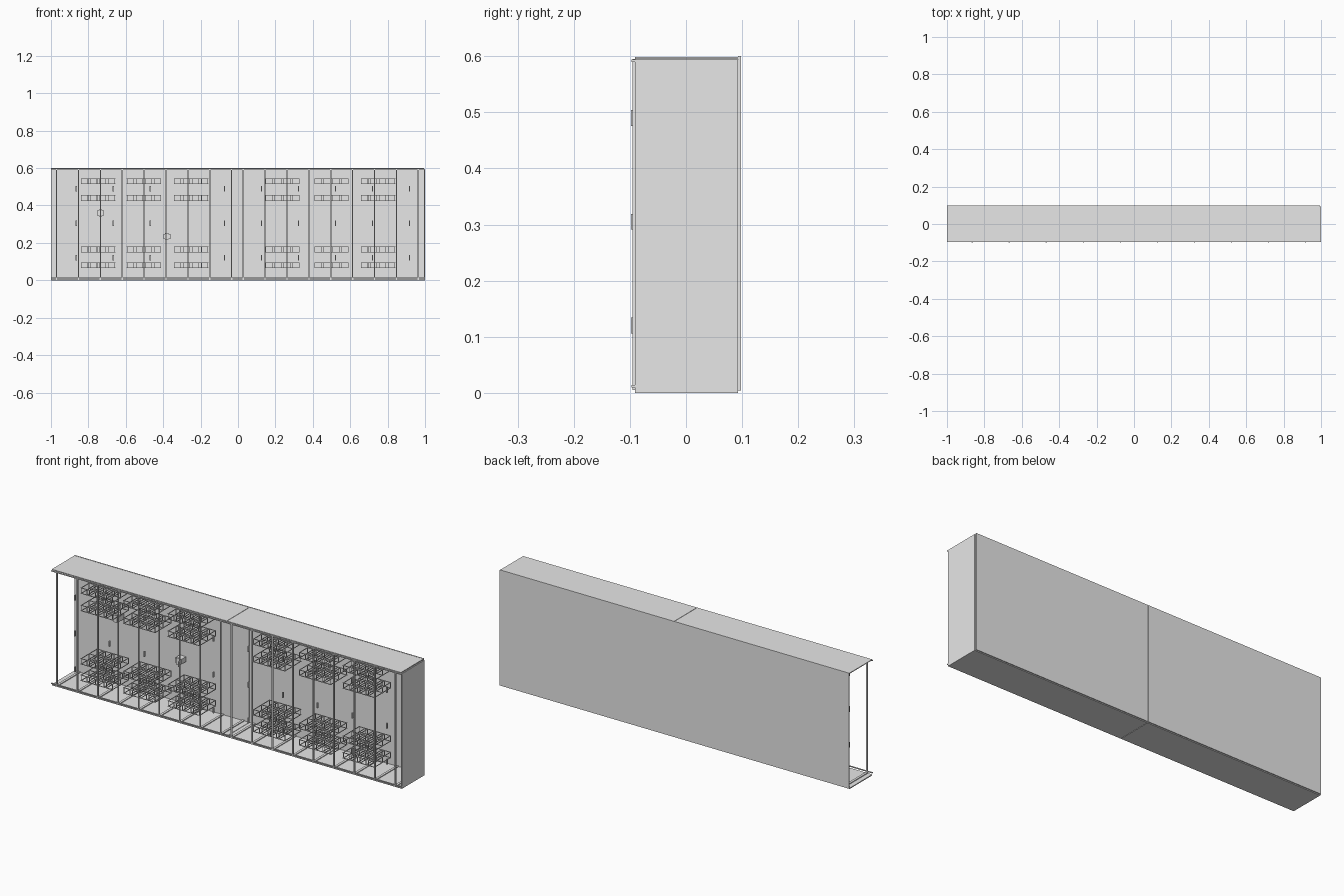
import bpy
import bmesh
from mathutils import Matrix, Vector

if "Cube" in bpy.data.objects:
    bpy.data.objects.remove(bpy.data.objects["Cube"], do_unlink=True)

grey = bpy.data.materials.new("light grey")
grey.use_nodes = True
grey.diffuse_color = (0.8, 0.8, 0.8, 1)
grey.node_tree.nodes["Principled BSDF"].inputs["Base Color"].default_value = grey.diffuse_color


def boxes(name, spans):
    """One object from boxes given as (x0, x1, y0, y1, z0, z1)."""
    bm = bmesh.new()
    for x0, x1, y0, y1, z0, z1 in spans:
        mid = Vector((x0 + x1, y0 + y1, z0 + z1)) / 2
        size = Matrix.Diagonal((x1 - x0, y1 - y0, z1 - z0, 1))
        bmesh.ops.create_cube(bm, size=1, matrix=Matrix.Translation(mid) @ size)
    mesh = bpy.data.meshes.new(name)
    bm.to_mesh(mesh)
    bm.free()
    mesh.materials.append(grey)
    obj = bpy.data.objects.new(name, mesh)
    bpy.context.collection.objects.link(obj)
    return obj


FRONT, BACK, HEIGHT = -0.091, 0.093, 0.6
SKIN = 0.005

# Two cabinet halves: back, roof and floor panels
for side, x0, x1 in (("right", -1, -0.001), ("left", 0.001, 0.994)):
    boxes(side + "_back_panel", [(x0, x1, BACK, BACK + SKIN, 0.004, HEIGHT)])
    boxes(side + "_roof_panel", [(x0, x1, FRONT, BACK, HEIGHT - SKIN, HEIGHT - 0.001)])
    boxes(side + "_floor_panel", [(x0, x1, FRONT, BACK, 0, SKIN)])

# The single closed end
boxes("left_end_panel", [(0.994, 1, FRONT, BACK, 0, HEIGHT - 0.006)])

# Front lips along the sill and the header
boxes("front_lips", [(-1, 1, FRONT - 0.006, FRONT, z, z + 0.004) for z in (0.01, 0.59)])

# Front posts with cross rails on floor and ceiling
posts, rails = [], []
for start in (-0.97, 0.028):
    for i in range(9):
        x = start + i * 0.117
        posts.append((x - 0.003, x + 0.003, FRONT - 0.004, FRONT + 0.002, 0.005, 0.595))
        for z in (0.005, 0.591):
            rails.append((x - 0.006, x + 0.006, FRONT, BACK, z, z + 0.004))
boxes("front_posts", posts)
boxes("cross_rails", rails)

# Small pulls along the front
pulls = []
for i in range(10):
    x = -0.865 + i * 0.198
    for z in (0.12, 0.305, 0.49):
        pulls.append((x - 0.003, x + 0.003, FRONT - 0.007, FRONT, z - 0.014, z + 0.014))
boxes("front_pulls", pulls)


# Open racks: rows of four wire cells linked by long rods
def rack(cx, cz):
    t, w, h = 0.0015, 0.017, 0.014
    depths = (-0.085, -0.02, 0.045)
    out = []
    for i in range(4):
        x = cx + (i - 1.5) * 0.048
        for sx in (-w, w):
            for y in depths:
                out.append((x + sx - t, x + sx + t, y - t, y + t, cz - h, cz + h))
            for sz in (-h, h):
                out.append((x + sx - t, x + sx + t, depths[0], depths[-1],
                            cz + sz - t, cz + sz + t))
    for y in depths:
        for sz in (-h, h):
            out.append((cx - 0.092, cx + 0.092, y - t, y + t, cz + sz - t, cz + sz + t))
    return out


for n, cx in enumerate((-0.747, -0.503, -0.25, 0.238, 0.5, 0.75), 1):
    for row, cz in (("top", 0.53), ("upper", 0.44), ("lower", 0.165), ("bottom", 0.08)):
        boxes(f"{row}_rack_{n}", rack(cx, cz))

# Two little control boxes on the back wall
for n, (x, z) in enumerate(((-0.735, 0.36), (-0.38, 0.235)), 1):
    boxes(f"control_box_{n}", [
        (x - 0.018, x + 0.018, 0.055, BACK, z - 0.013, z + 0.013),
        (x - 0.009, x + 0.009, 0.048, 0.055, z - 0.018, z + 0.018)])
